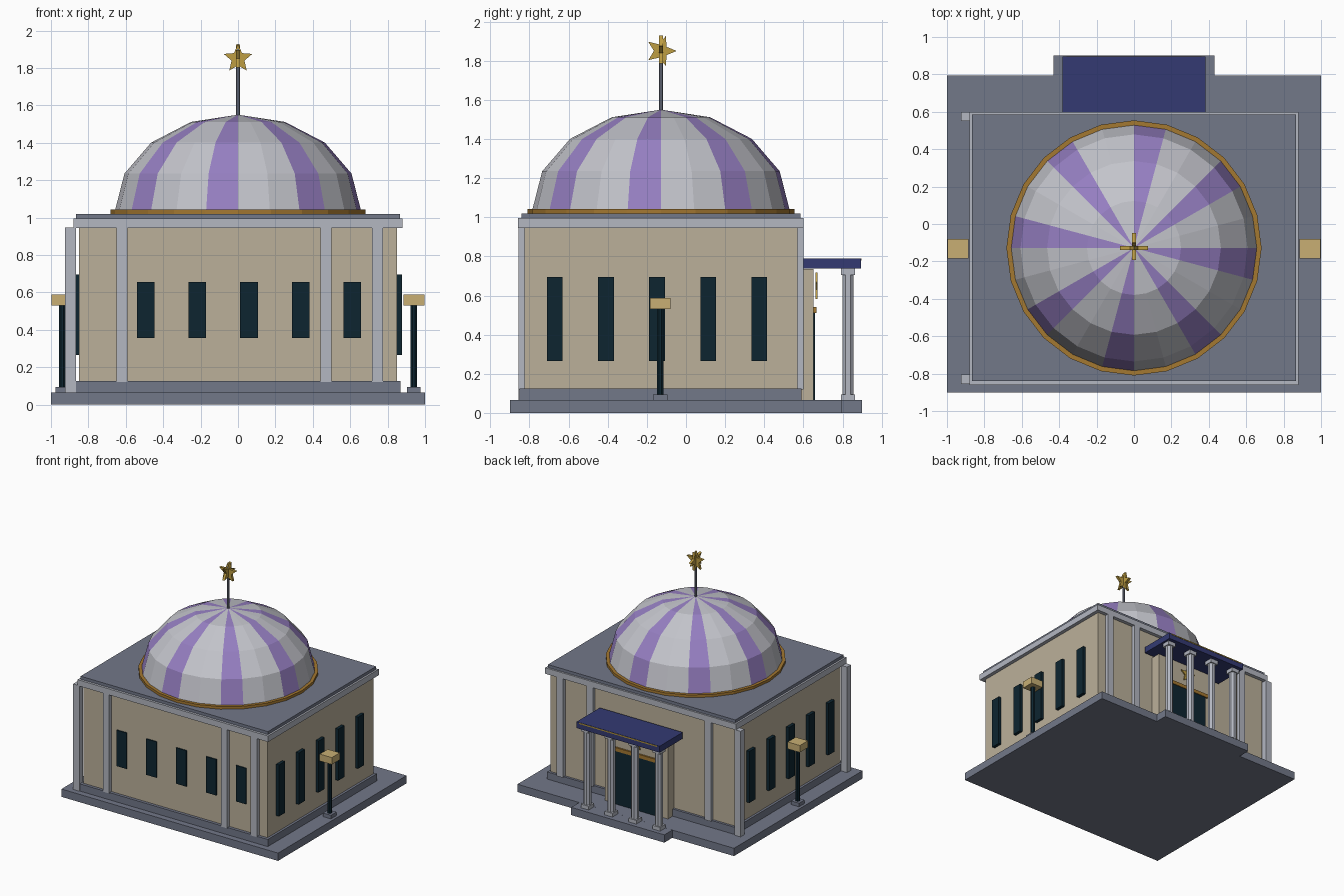
import bpy, bmesh
from math import pi, sin, cos
from mathutils import Matrix, Vector

cube = bpy.data.objects.get("Cube")
if cube:
    bpy.data.objects.remove(cube, do_unlink=True)


def material(name, hex_code):
    def linear(i):
        c = int(hex_code[i:i + 2], 16) / 255
        return c / 12.92 if c < 0.04 else ((c + 0.055) / 1.055) ** 2.4
    rgba = (linear(0), linear(2), linear(4), 1)
    m = bpy.data.materials.new(name)
    m.use_nodes = True
    m.diffuse_color = rgba
    m.node_tree.nodes["Principled BSDF"].inputs["Base Color"].default_value = rgba
    return m


SLATE = material("slate", "727889")
TAN = material("tan stone", "BBB09A")
STONE = material("pale stone", "B3B7C1")
WHITE = material("dome white", "C3C4CB")
PURPLE = material("purple", "967FC2")
BRONZE = material("bronze", "A47831")
GOLD = material("gold", "BD9D42")
GLASS = material("dark glass", "0D2530")
NAVY = material("navy", "333A72")
LAMP = material("lamp cream", "C8AF74")

MID = -0.128  # y of the hall's centre


def finish(name, bm, *mats):
    bmesh.ops.recalc_face_normals(bm, faces=bm.faces)
    me = bpy.data.meshes.new(name)
    bm.to_mesh(me)
    bm.free()
    for m in mats:
        me.materials.append(m)
    ob = bpy.data.objects.new(name, me)
    bpy.context.scene.collection.objects.link(ob)
    return ob


def box(name, mat, x, y, z):
    """Box from (min, max) pairs along each axis."""
    bm = bmesh.new()
    size = Matrix.Diagonal((x[1] - x[0], y[1] - y[0], z[1] - z[0], 1))
    centre = Matrix.Translation((sum(x) / 2, sum(y) / 2, sum(z) / 2))
    bmesh.ops.create_cube(bm, size=1, matrix=centre @ size)
    return finish(name, bm, mat)


def around(c, half):
    return (c - half, c + half)


def cylinder(name, mat, x, y, z, radius, sides):
    bm = bmesh.new()
    turn = Matrix.Rotation(pi / sides if sides == 8 else 0, 4, 'Z')
    bmesh.ops.create_cone(bm, cap_ends=True, segments=sides, radius1=radius, radius2=radius,
                          depth=z[1] - z[0],
                          matrix=Matrix.Translation((x, y, sum(z) / 2)) @ turn)
    return finish(name, bm, mat)


def star(name, mat, centre, radius, thick, u, v):
    """Five-pointed star, first point along v, lying in the u-v plane."""
    u, v, centre = Vector(u), Vector(v), Vector(centre)
    n = u.cross(v).normalized() * thick
    bm = bmesh.new()
    ring = []
    for i in range(10):
        r = radius * (0.45 if i % 2 else 1)
        a = i * pi / 5
        ring.append(bm.verts.new(centre - n / 2 + r * (sin(a) * u + cos(a) * v)))
    face = bm.faces.new(ring)
    top = bmesh.ops.extrude_face_region(bm, geom=[face])["geom"]
    bmesh.ops.translate(bm, vec=n, verts=[g for g in top if isinstance(g, bmesh.types.BMVert)])
    return finish(name, bm, mat)


# Ground slab with porch step, plinth, hall and flat roof
box("ground_slab", SLATE, (-1, 1), (-0.9, 0.795), (0, 0.065))
box("porch_slab", SLATE, (-0.43, 0.43), (0.7, 0.9), (0, 0.0648))
box("plinth", SLATE, (-0.87, 0.87), (-0.85, 0.59), (0.06, 0.125))
box("hall_walls", TAN, (-0.85, 0.85), (-0.825, 0.57), (0.12, 0.95))
box("cornice", STONE, (-0.88, 0.88), (-0.86, 0.6), (0.945, 0.995))
box("roof", SLATE, (-0.865, 0.865), (-0.84, 0.585), (0.99, 1.02))

# Pilasters on front and back
for side, y in (("front", -0.83), ("back", 0.575)):
    for x in (-0.895, -0.62, 0.47, 0.745):
        low = 0.065 if x < -0.87 else 0.12
        box(side + "_pilaster", STONE, around(x, 0.029), around(y, 0.025), (low, 0.946))

# Tall windows on the sides, shorter ones on the front
for i in range(5):
    y = -0.67 + 0.261 * i
    for s in (-1, 1):
        box("side_window", GLASS, around(s * 0.86, 0.016), around(y, 0.04), (0.265, 0.695))
    x = -0.493 + 0.276 * i
    box("front_window", GLASS, around(x, 0.047), (-0.834, -0.82), (0.355, 0.655))

# Entrance block with door, lintel and star
box("entrance_block", TAN, (-0.29, 0.29), (0.56, 0.652), (0.06, 0.736))
box("door", GLASS, (-0.19, 0.19), (0.64, 0.66), (0.064, 0.51))
box("door_lintel", BRONZE, (-0.21, 0.21), (0.64, 0.666), (0.51, 0.54))
star("entrance_star", GOLD, (0, 0.668, 0.642), 0.075, 0.01, (1, 0, 0), (0, 0, 1))

# Porch roof on four columns
box("porch_roof", NAVY, (-0.383, 0.383), (0.59, 0.895), (0.737, 0.79))
box("porch_roof_trim", GOLD, (-0.36, 0.36), (0.89, 0.898), (0.779, 0.788))
for i in range(4):
    x = -0.33 + 0.22 * i
    box("column_base", STONE, around(x, 0.036), around(0.828, 0.036), (0.06, 0.095))
    cylinder("column", STONE, x, 0.828, (0.09, 0.71), 0.031, 8)
    box("column_cap", STONE, around(x, 0.036), around(0.828, 0.036), (0.705, 0.738))

# Striped dome on its ring
SEGMENTS = 24
cylinder("dome_ring", BRONZE, 0, MID, (1.018, 1.042), 0.682, SEGMENTS).data.transform(Matrix())
bm = bmesh.new()
levels = []
for k in range(4):
    a = k * pi / 8
    levels.append([bm.verts.new((0.657 * cos(a) * cos(2 * pi * j / SEGMENTS),
                                 MID + 0.657 * cos(a) * sin(2 * pi * j / SEGMENTS),
                                 1.04 + 0.51 * sin(a))) for j in range(SEGMENTS)])
apex = bm.verts.new((0, MID, 1.55))
for j in range(SEGMENTS):
    n = (j + 1) % SEGMENTS
    gore = [bm.faces.new((lo[j], lo[n], hi[n], hi[j])) for lo, hi in zip(levels, levels[1:])]
    gore.append(bm.faces.new((levels[-1][j], levels[-1][n], apex)))
    for f in gore:
        f.material_index = 1 if j % 3 == 2 else 0
finish("dome", bm, WHITE, PURPLE)

# Spire with two crossed stars
cylinder("spire", SLATE, 0, MID, (1.53, 1.9), 0.011, 8)
star("spire_star_upright", GOLD, (0, MID, 1.85), 0.08, 0.02, (1, 0, 0), (0, 0, 1))
star("spire_star_crossed", GOLD, (0, MID, 1.85), 0.08, 0.02, (0, 0, 1), (0, 1, 0))

# Lamp post on each side
for s in (-1, 1):
    x = s * 0.94
    box("lamp_base", SLATE, around(x, 0.037), around(MID - 0.004, 0.037), (0.06, 0.095))
    cylinder("lamp_post", GLASS, x, MID - 0.004, (0.09, 0.54), 0.018, 8)
    box("lamp_head", LAMP, around(x, 0.056), around(MID - 0.004, 0.053), (0.53, 0.588))
